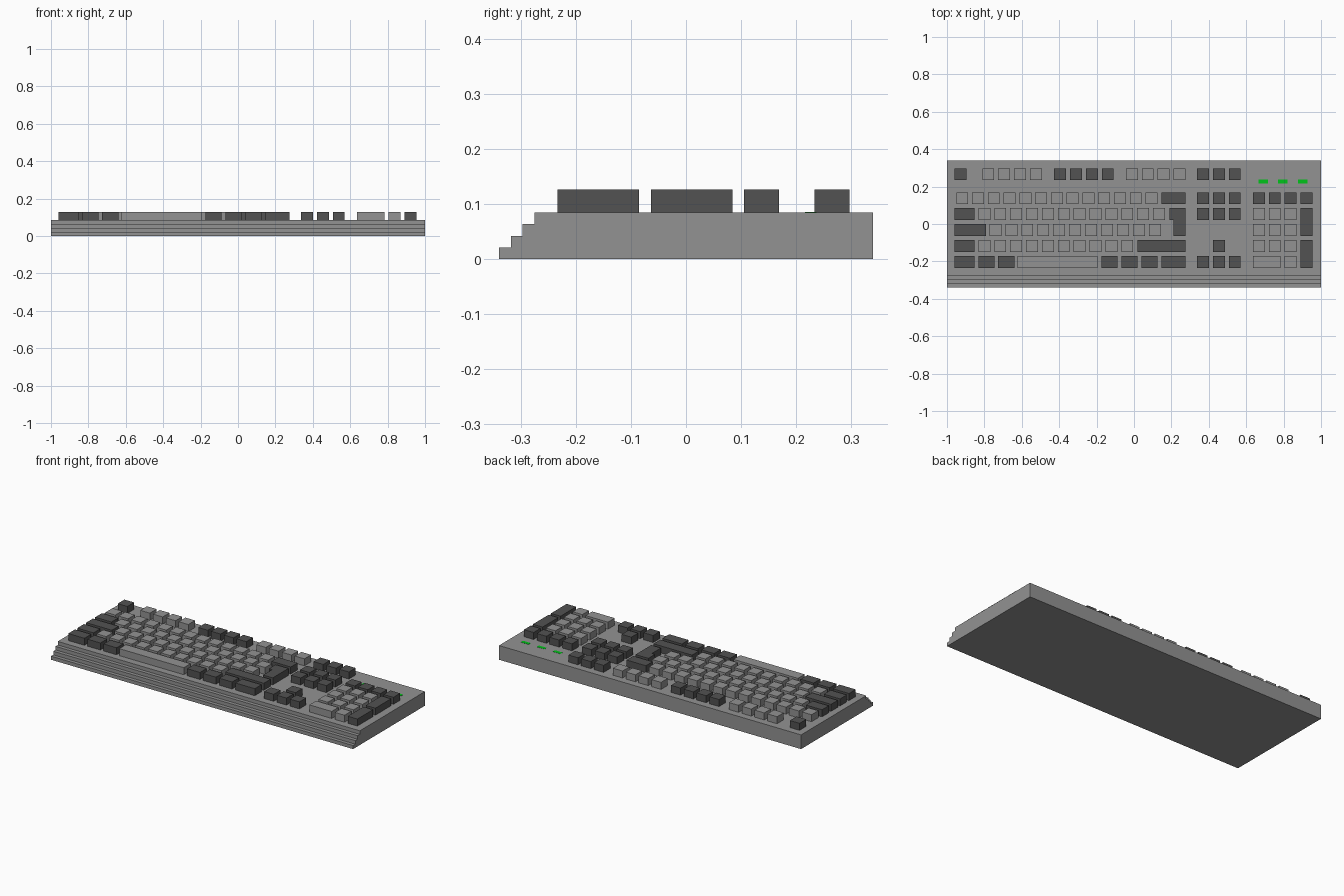
import bpy, bmesh

old = bpy.data.objects.get("Cube")
if old:
    bpy.data.objects.remove(old, do_unlink=True)


def material(name, rgb):
    m = bpy.data.materials.new(name)
    m.use_nodes = True
    m.diffuse_color = (*rgb, 1)
    m.node_tree.nodes["Principled BSDF"].inputs["Base Color"].default_value = (*rgb, 1)
    return m


GREY = material("case grey", (0.29, 0.29, 0.29))
DARK = material("dark key grey", (0.085, 0.085, 0.085))
GREEN = material("indicator green", (0.0, 0.55, 0.01))

DECK, TOP = 0.085, 0.127
KEY, PITCH = 0.0635, 0.0849
# Front edge of each key row, from the function row down to the space bar row
FUNCTION, NUMBER, UPPER, HOME, LOWER, BOTTOM = 0.234, 0.106, 0.021, -0.064, -0.149, -0.234


def prism(name, outline, z0, z1, mat):
    """Extrude an outline in plan straight up from z0 to z1."""
    bm = bmesh.new()
    face = bm.faces.new([bm.verts.new((x, y, z0)) for x, y in outline])
    ext = bmesh.ops.extrude_face_region(bm, geom=[face])
    for v in ext["geom"]:
        if isinstance(v, bmesh.types.BMVert):
            v.co.z = z1
    bmesh.ops.recalc_face_normals(bm, faces=bm.faces)
    mesh = bpy.data.meshes.new(name)
    bm.to_mesh(mesh)
    bm.free()
    mesh.materials.append(mat)
    obj = bpy.data.objects.new(name, mesh)
    bpy.context.collection.objects.link(obj)
    return obj


def rect(x0, x1, y0, y1):
    return [(x0, y0), (x1, y0), (x1, y1), (x0, y1)]


def key(name, x0, x1, y0, mat, depth=KEY):
    return prism(name, rect(x0, x1, y0, y0 + depth), DECK, TOP, mat)


def key_run(name, x0, count, y0, mat, pitch=PITCH):
    for i in range(count):
        key(f"{name}_{i + 1}", x0 + i * pitch, x0 + i * pitch + KEY, y0, mat)


# Case: side profile with a stepped front edge, extruded across the width
steps = 4
profile = [(0.34, 0.0), (0.34, DECK)]
for i in reversed(range(steps)):
    y = -0.34 + i * 0.0213
    profile += [(y, DECK * (i + 1) / steps), (y, DECK * i / steps)]
case = prism("case", profile, -1, 1, GREY)
for v in case.data.vertices:
    y, z, x = v.co
    v.co = (x, y, z)

# Function row
key("escape_key", -0.96, -0.8965, FUNCTION, DARK)
key_run("function_key_left", -0.811, 4, FUNCTION, GREY)
key_run("function_key_middle", -0.427, 4, FUNCTION, DARK)
key_run("function_key_right", -0.043, 4, FUNCTION, GREY)

# Number row
key_run("number_key", -0.95, 13, NUMBER, GREY, 0.0843)
key("backspace_key", 0.147, 0.275, NUMBER, DARK)

# Letter rows
key("tab_key", -0.96, -0.853, UPPER, DARK)
key_run("upper_letter_key", -0.832, 12, UPPER, GREY)
key("caps_key", -0.96, -0.832, HOME, DARK)
key("caps_key_ledge", -0.832, -0.79, HOME, DARK)
key_run("home_letter_key", -0.773, 11, HOME, GREY, 0.0853)
key("left_shift_key", -0.96, -0.853, LOWER, DARK)
key_run("lower_letter_key", -0.832, 10, LOWER, GREY)
key("right_shift_key", 0.02, 0.275, LOWER, DARK)

# L-shaped return key
prism("return_key",
      [(0.211, HOME), (0.275, HOME), (0.275, UPPER + KEY),
       (0.19, UPPER + KEY), (0.19, UPPER), (0.211, UPPER)], DECK, TOP, DARK)

# Bottom row
key("left_control_key", -0.96, -0.853, BOTTOM, DARK)
key("left_system_key", -0.832, -0.747, BOTTOM, DARK)
key("left_alt_key", -0.726, -0.64, BOTTOM, DARK)
key("space_bar", -0.622, -0.195, BOTTOM, GREY)
key("right_alt_key", -0.173, -0.088, BOTTOM, DARK)
key("right_system_key", -0.067, 0.018, BOTTOM, DARK)
key("menu_key", 0.04, 0.125, BOTTOM, DARK)
key("right_control_key", 0.147, 0.275, BOTTOM, DARK)

# Navigation block and arrows
NAV = 0.337
for label, row in (("system", FUNCTION), ("page_upper", NUMBER),
                   ("page_lower", UPPER), ("arrow", BOTTOM)):
    key_run(label + "_key", NAV, 3, row, DARK)
key_run("arrow_up_key", NAV + PITCH, 1, LOWER, DARK)

# Number pad
PAD = 0.636
key_run("pad_operator_key", PAD, 4, NUMBER, DARK)
for label, row in (("upper", UPPER), ("middle", HOME), ("lower", LOWER)):
    key_run(f"pad_{label}_key", PAD, 3, row, GREY)
key("pad_zero_key", PAD, PAD + PITCH + KEY, BOTTOM, GREY)
key_run("pad_point_key", PAD + 2 * PITCH, 1, BOTTOM, GREY)
for label, row in (("plus", HOME), ("enter", BOTTOM)):
    x = PAD + 3 * PITCH
    key(f"pad_{label}_key", x, x + KEY, row, DARK, PITCH + KEY)

# Indicator lights
for i in range(3):
    x = 0.665 + i * 0.1055
    prism(f"indicator_light_{i + 1}", rect(x, x + 0.051, 0.217, 0.238),
          DECK - 0.002, DECK + 0.001, GREEN)
